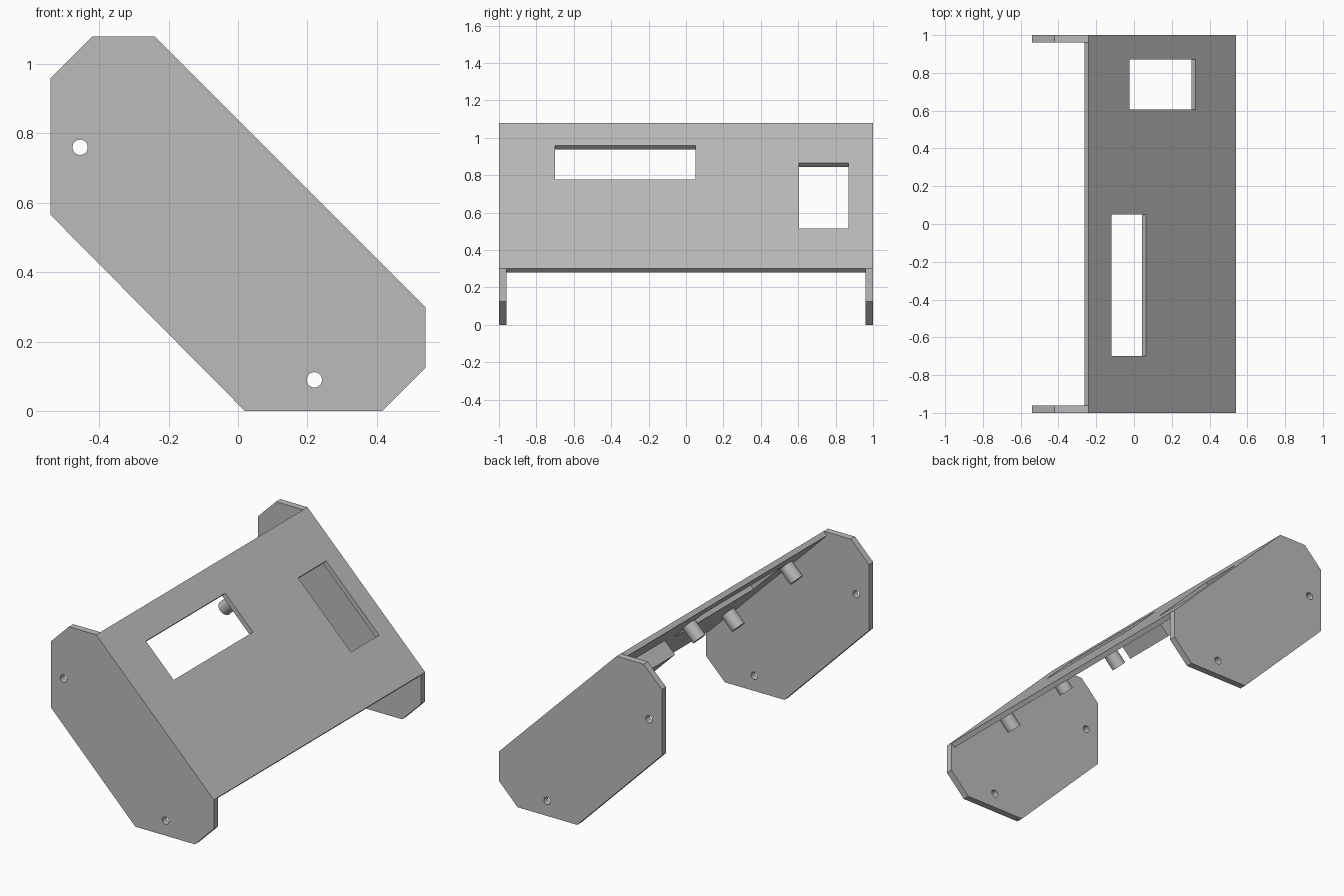
import bpy
import bmesh
from math import radians
from mathutils import Matrix, Vector

if "Cube" in bpy.data.objects:
    bpy.data.objects.remove(bpy.data.objects["Cube"])

grey = bpy.data.materials.new("plain grey")
grey.use_nodes = True
grey.diffuse_color = (0.5, 0.5, 0.5, 1)
grey.node_tree.nodes["Principled BSDF"].inputs["Base Color"].default_value = (0.5, 0.5, 0.5, 1)

THICK = 0.03        # sloped panel
WALL = 0.04         # end plates
LENGTH = 1.103      # panel length down the slope

# Panel frame: x runs down the slope, y along the body, z out of the face
SLOPE = Matrix.Translation((-0.24, 0, 1.08)) @ Matrix.Rotation(radians(45), 4, "Y")


def finish(name, bm, matrix=Matrix()):
    bm.transform(matrix)
    bmesh.ops.recalc_face_normals(bm, faces=bm.faces)
    mesh = bpy.data.meshes.new(name)
    bm.to_mesh(mesh)
    bm.free()
    mesh.materials.append(grey)
    obj = bpy.data.objects.new(name, mesh)
    bpy.context.collection.objects.link(obj)
    return obj


def box(name, low, high, matrix=SLOPE):
    low, high = Vector(low), Vector(high)
    bm = bmesh.new()
    bmesh.ops.create_cube(bm, size=1)
    size = Matrix.Diagonal((high - low).to_4d())
    size[3][3] = 1
    return finish(name, bm, matrix @ Matrix.Translation((low + high) / 2) @ size)


def cylinder(name, radius, depth, matrix):
    bm = bmesh.new()
    bmesh.ops.create_cone(bm, cap_ends=True, segments=32, radius1=radius,
                          radius2=radius, depth=depth)
    return finish(name, bm, matrix)


def activate(obj):
    bpy.ops.object.select_all(action="DESELECT")
    obj.select_set(True)
    bpy.context.view_layer.objects.active = obj


def smooth(obj):
    activate(obj)
    bpy.ops.object.shade_smooth_by_angle(angle=radians(30))


def cut(obj, cutters):
    for cutter in cutters:
        mod = obj.modifiers.new("opening", "BOOLEAN")
        mod.operation = "DIFFERENCE"
        mod.solver = "EXACT"
        mod.object = cutter
        activate(obj)
        bpy.ops.object.modifier_apply(modifier=mod.name)
        bpy.data.objects.remove(cutter)


# Sloped panel with a long and a short window
panel = box("sloped_panel", (0, -1 + WALL, -THICK), (LENGTH, 1 - WALL, 0))
cut(panel, [
    box("long_window_cutter", (0.17, -0.70, -0.1), (0.43, 0.05, 0.1)),
    box("short_window_cutter", (0.304, 0.605, -0.1), (0.80, 0.87, 0.1)),
])

# Chamfered end plates, each with two screw holes
OUTLINE = [(-0.54, 0.96), (-0.42, 1.08), (-0.24, 1.08), (0.54, 0.30),
           (0.54, 0.125), (0.415, 0), (0.02, 0), (-0.54, 0.565)]
for name, y in (("front_plate", -1), ("back_plate", 1 - WALL)):
    bm = bmesh.new()
    face = bm.faces.new([bm.verts.new((x, y, z)) for x, z in OUTLINE])
    side = bmesh.ops.extrude_face_region(bm, geom=[face])["geom"]
    bmesh.ops.translate(bm, vec=(0, WALL, 0),
                        verts=[v for v in side if isinstance(v, bmesh.types.BMVert)])
    plate = finish(name, bm)
    cut(plate, [cylinder("hole_cutter", 0.022, 0.2,
                         Matrix.Translation((x, y + WALL / 2, z)) @ Matrix.Rotation(radians(90), 4, "X"))
                for x, z in ((-0.455, 0.76), (0.22, 0.09))])
    smooth(plate)

# Four mounting posts around the long window, under the panel
for row, u in (("upper", 0.225), ("lower", 0.769)):
    for end, y in (("front", -0.80), ("back", 0.12)):
        smooth(cylinder(f"{row}_{end}_post", 0.042, 0.11,
                        SLOPE @ Matrix.Translation((u, y, -0.075))))

# Support block beside the short window, under the panel
box("support_block", (0.32, 0.25, -0.125), (0.80, 0.585, -THICK + 0.005))
